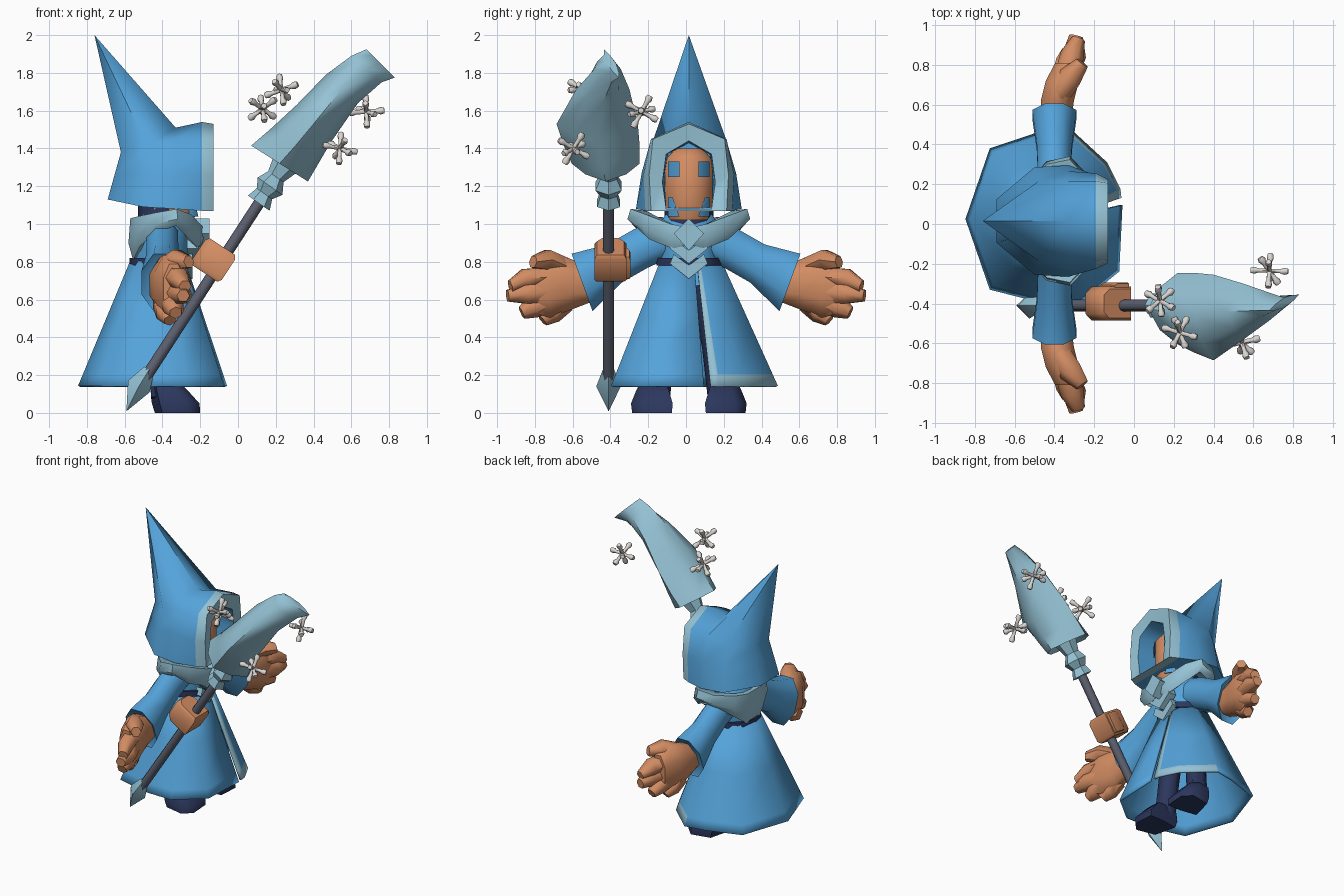
import bpy, bmesh, math
from mathutils import Vector, Euler

cube = bpy.data.objects.get("Cube")
if cube:
    bpy.data.objects.remove(cube, do_unlink=True)

MID_Y = 0.015      # body centre line


def material(name, r, g, b):
    m = bpy.data.materials.new(name)
    m.use_nodes = True
    m.diffuse_color = (r, g, b, 1)
    node = m.node_tree.nodes["Principled BSDF"]
    node.inputs["Base Color"].default_value = (r, g, b, 1)
    node.inputs["Roughness"].default_value = 0.8
    return m


BLUE = material("robe blue", 0.09, 0.37, 0.71)
ICE = material("pale ice blue", 0.30, 0.54, 0.66)
SKIN = material("tan skin", 0.65, 0.265, 0.125)
NAVY = material("dark navy", 0.025, 0.038, 0.11)
GREY = material("staff grey", 0.11, 0.12, 0.16)
SNOW = material("snow white", 0.70, 0.67, 0.64)


def make(name, lofts, mats, closed=True, cap=True, pick=None, thick=0, angle=60):
    """Skin each list of rings; pick(ring, column) gives the material index."""
    bm = bmesh.new()
    for rings in lofts:
        vs = [[bm.verts.new(p) for p in ring] for ring in rings]
        n = len(vs[0])
        for i in range(len(vs) - 1):
            for j in range(n if closed else n - 1):
                k = (j + 1) % n
                f = bm.faces.new((vs[i][j], vs[i][k], vs[i + 1][k], vs[i + 1][j]))
                f.material_index = pick(i, j) if pick else 0
        if cap:
            bm.faces.new(vs[0])
            bm.faces.new(vs[-1])
    bmesh.ops.remove_doubles(bm, verts=bm.verts, dist=0.0005)
    bmesh.ops.recalc_face_normals(bm, faces=bm.faces)
    me = bpy.data.meshes.new(name)
    bm.to_mesh(me)
    bm.free()
    for m in mats:
        me.materials.append(m)
    me.shade_smooth()
    me.set_sharp_from_angle(angle=math.radians(angle))
    ob = bpy.data.objects.new(name, me)
    bpy.context.collection.objects.link(ob)
    ob.location.y = MID_Y
    if thick:
        mod = ob.modifiers.new("thickness", 'SOLIDIFY')
        mod.thickness = thick
        mod.offset = 0


def ring(c, u, v, n, turn=0.0):
    c, u, v = Vector(c), Vector(u), Vector(v)
    angles = [math.tau * (i + turn) / n for i in range(n)]
    return [c + u * math.cos(a) + v * math.sin(a) for a in angles]


def limb(path, radii, n=6):
    """Round tapered beam along a path."""
    t = (Vector(path[-1]) - Vector(path[0])).normalized()
    ref = min((Vector(a) for a in ((1, 0, 0), (0, 1, 0), (0, 0, 1))), key=lambda a: abs(a.dot(t)))
    u = t.cross(ref).normalized()
    v = t.cross(u)
    return [ring(p, u * r, v * r, n) for p, r in zip(path, radii)]


def arch(points):
    """Mirror a half arch that ends on the centre line."""
    return points + [(x, -y, z) for x, y, z in points[-2::-1]]


def plate(outline, x0, x1):
    """Extrude a (y, z) outline along x."""
    return [[(x, y, z) for y, z in outline] for x in (x0, x1)]


# Pointed hood: lining, fur trim, shell and the long tip
tip = (-0.76, 0, 2.0)
stations = [
    [(-.31, .12, 1.09), (-.31, .13, 1.25), (-.31, .11, 1.37), (-.31, 0, 1.43)],
    [(-.14, .12, 1.08), (-.14, .14, 1.22), (-.14, .12, 1.37), (-.14, 0, 1.44)],
    [(-.13, .20, 1.07), (-.13, .21, 1.26), (-.13, .19, 1.45), (-.13, 0, 1.53)],
    [(-.19, .23, 1.07), (-.19, .24, 1.26), (-.19, .20, 1.45), (-.19, 0, 1.54)],
    [(-.33, .28, 1.08), (-.33, .25, 1.27), (-.33, .20, 1.44), (-.33, 0, 1.51)],
    [(-.50, .27, 1.09), (-.49, .24, 1.27), (-.48, .20, 1.41), tip],
    [(-.69, .11, 1.13), (-.65, .10, 1.26), (-.62, .09, 1.38), tip]]
make("hood", [[arch(s) for s in stations]], [BLUE, ICE], pick=lambda i, j: int(i in (1, 2)))

# Head, eyes and cheek patches
outline = [(-.21, 0), (-.225, .06), (-.28, .125), (-.45, .12)]
outline += [(x, -y) for x, y in outline[:0:-1]]
levels = [(1.02, .8), (1.1, 1), (1.34, 1), (1.40, .55)]
make("head", [[[(-.33 + (x + .33) * s, y * s, z) for x, y in outline] for z, s in levels]], [SKIN])
for side, s in (("left", 1), ("right", -1)):
    for part, lo, hi, top in (("eye", 1.25, 1.33, (-.218, .05)), ("cheek_patch", 1.04, 1.14, (-.243, .085))):
        slab = [[(x + d, s * y, z) for x, y, z in
                 ((-.218, .05, lo), (-.26, .11, lo), (-.26, .11, hi), (*top, hi))] for d in (0, .008)]
        make(f"{side}_{part}", [slab], [BLUE])
make("neck", [limb([(-.4, 0, .98), (-.4, 0, 1.12)], [.13, .13], 8)], [NAVY])

# Torso and belt
make("torso", [[ring((-.41, 0, z), (a, 0, 0), (0, b, 0), 10) for z, a, b in
                ((.76, .15, .16), (.86, .145, .165), (.97, .15, .18), (1.05, .11, .13))]], [BLUE])
make("belt", [[ring((-.41, 0, z), (.165, 0, 0), (0, .18, 0), 10) for z in (.78, .82)]], [NAVY])

# Flared skirt with a front slit and pale trim on its left panel
hem = [(-.07, .115), (-.075, .16), (-.14, .29), (-.33, .465), (-.48, .44), (-.72, .36), (-.84, .01),
       (-.72, -.34), (-.48, -.40), (-.27, -.405), (-.08, -.25), (-.065, .08)]
rows = []
for z in (.14, .2, .5, .8):
    k = 1 - (z - .14) / .66 * .64
    rows.append([(-.41 + (x + .41) * k, y * k, z) for x, y in hem])
make("skirt", [rows], [BLUE, ICE], closed=False, cap=False, thick=.015,
     pick=lambda i, j: int(j == 0 or (i == 0 and j < 3)))

# Fur collar ring, each section given as x, y, low and high
half = [(-.17, 0, .89, .98), (-.19, .10, .87, 1.0), (-.24, .24, .92, 1.05), (-.32, .325, .99, 1.08),
        (-.44, .30, .96, 1.06), (-.54, .19, .88, 1.04), (-.58, .09, .81, 1.03), (-.58, 0, .81, 1.03)]
around = half + [(x, -y, a, b) for x, y, a, b in half[-2:0:-1]]
collar = []
for x, y, lo, hi in around:
    def inward(k):
        return -.38 + (x + .38) * k, y * k
    collar.append([(*inward(.62), lo + .04), (*inward(.88), lo), (x, y, lo * .6 + hi * .4),
                   (*inward(.95), hi), (*inward(.7), hi - .01)])
make("fur_collar", [collar + [collar[0]]], [ICE], cap=False)

# Chevrons hanging down the chest
make("collar_point", [plate([(0, 1.03), (.08, .95), (0, .86), (-.08, .95)], -.23, -.15)], [ICE])
for name, top, x in (("upper_chevron", .92, -.21), ("lower_chevron", .84, -.24)):
    shape = [(0, top - .06), (.08, top), (.10, top - .05), (0, top - .13), (-.10, top - .05), (-.08, top)]
    make(name, [plate(shape, x - .06, x)], [ICE])

# Arms, hands, legs and boots
for side, s in (("left", 1), ("right", -1)):
    def mirrored(rings, out=0.0, shift=0.0):
        return [[(p[0], s * (p[1] + out) + shift, p[2]) for p in r] for r in rings]

    def arm(rings):
        return mirrored(rings, .02, -MID_Y)

    sleeve = [ring(c, (w, 0, 0), (0, d, h), 8, .5) for c, w, d, h in (
        ((-.40, .10, .92), .09, .03, .11), ((-.40, .22, .87), .09, .04, .11),
        ((-.40, .36, .79), .095, .04, .11), ((-.40, .53, .69), .12, .06, .165),
        ((-.40, .51, .69), .09, .05, .13))]
    make(f"{side}_sleeve", [arm(sleeve)], [BLUE])

    palm = [ring(c, (w, 0, 0), (0, 0, h), 8, .5) for c, w, h in (
        ((-.39, .48, .68), .08, .10), ((-.385, .60, .68), .09, .15),
        ((-.36, .70, .67), .09, .18), ((-.34, .79, .66), .06, .14))]
    fingers = [((-.38, .63, .77), (-.32, .72, .81), (-.26, .79, .80)),
               ((-.34, .72, .72), (-.31, .83, .71), (-.28, .91, .67)),
               ((-.34, .72, .64), (-.30, .83, .63), (-.29, .925, .62)),
               ((-.36, .70, .60), (-.34, .79, .56), (-.33, .85, .53)),
               ((-.40, .62, .59), (-.38, .69, .53), (-.36, .74, .49))]
    digits = [limb(f, (.06, .06, .035)) for f in fingers]
    make(f"{side}_hand", [arm(r) for r in [palm] + digits], [SKIN])

    leg = limb([(-.40, .17, .08), (-.41, .14, .35), (-.41, .09, .68)], [.07, .07, .08])
    make(f"{side}_leg", [mirrored(leg)], [NAVY])
    boot = [[(cx + x * k, .18 + y * k, z) for x, y in
             ((-.12, -.07), (0, -.09), (.11, -.09), (.12, .06), (.06, .12), (-.08, .09))]
            for z, k, cx in ((0, 1, -.32), (.05, 1.05, -.33), (.11, .85, -.36), (.15, .7, -.38))]
    make(f"{side}_boot", [mirrored(boot)], [NAVY])

# Staff leaning forward beside the right arm
SY = -.425


def on_staff(*points):
    return [(x, SY, z) for x, z in points]


make("staff_shaft", [limb(on_staff((-.50, .17), (.15, 1.17)), [.03, .03], 8)], [GREY])
make("staff_spike", [limb(on_staff((-.59, .01), (-.525, .14), (-.47, .23)), [.001, .065, .03], 4)], [ICE])
make("staff_socket", [limb(on_staff((.11, 1.11), (.14, 1.16), (.17, 1.20), (.20, 1.25), (.30, 1.38)),
                           [.07, .05, .08, .05, .10])], [ICE], angle=30)

# Curved ice blade: centre, half width across and half depth of each section
blade = []
for c, u, d in (((.30, -.43, 1.40), (.05, 0, -.04), .06), ((.22, -.44, 1.32), (.15, 0, -.095), .18),
                ((.30, -.46, 1.41), (.12, 0, -.10), .20), ((.40, -.485, 1.53), (.09, 0, -.10), .215),
                ((.55, -.455, 1.715), (.085, 0, -.075), .14), ((.68, -.43, 1.82), (.08, .02, -.07), .07),
                ((.755, -.41, 1.85), (.075, .04, -.075), .025)):
    pts = ring(c, u, (0, d, 0), 8)
    blade.append([Vector(c) + (p - Vector(c)) * (1 if i % 2 == 0 else .85) for i, p in enumerate(pts)])
make("ice_blade", [blade], [ICE])

# Floating fist gripping the staff
grip = Vector((.548, 0, .837))
across = Vector((.837, 0, -.548))
centre = Vector((-.13, SY + .01, .81))


def block(c, a, b, h):
    sides = [(-a, -b * .6), (-a * .6, -b), (a, -b), (a, b), (-a * .6, b), (-a, b * .6)]
    return [[c + grip * t + across * (x * k) + Vector((0, y * k, 0)) for x, y in sides]
            for t, k in ((-h, .85), (-h * .75, 1), (h * .75, 1), (h, .85))]


make("staff_fist", [block(centre, .095, .085, .085),
                    block(centre + Vector((.03, .075, -.02)), .05, .03, .07)], [SKIN], angle=45)

# Snowflakes around the blade, spiked in every direction
spikes = [Vector(d) for d in ((1, 0, 0), (0, 1, 0), (0, 0, 1), (.5, .5, -.5))]
places = ((.13, -.40, 1.61), (.23, -.56, 1.71), (.68, -.25, 1.595), (.54, -.61, 1.40))
for n, place in enumerate(places, 1):
    c = Vector(place)
    turn = Euler((.6 + n * .3, .5, .3 + n * .4)).to_matrix()
    bars = []
    for d in spikes:
        for out in (turn @ d, turn @ -d):
            bars.append(limb([c, c + out * .055, c + out * .075, c + out * .095], [.012, .012, .02, .015], 6))
    make(f"snowflake_{n}", bars, [SNOW])
